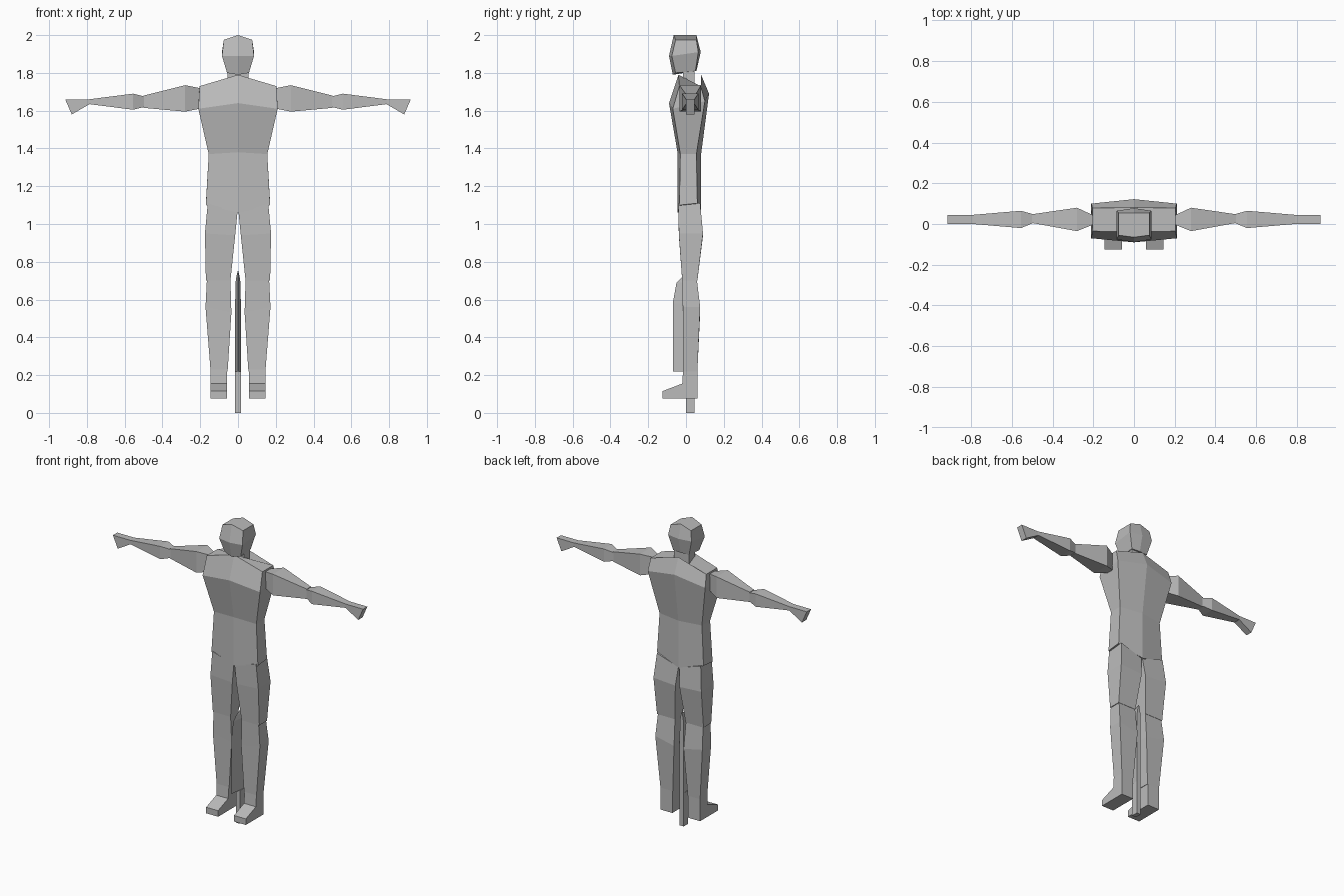
import bpy, bmesh

if "Cube" in bpy.data.objects:
    bpy.data.objects.remove(bpy.data.objects["Cube"])

grey = bpy.data.materials.new("plain grey")
grey.diffuse_color = (0.5, 0.5, 0.5, 1)
grey.use_nodes = True
grey.node_tree.nodes["Principled BSDF"].inputs["Base Color"].default_value = grey.diffuse_color


def loft(name, rings, mirror=False):
    """Skin a stack of equal-sized rings, cap both ends, optionally mirror in x."""
    bm = bmesh.new()
    loops = [[bm.verts.new(p) for p in ring] for ring in rings]
    n = len(loops[0])
    for a, b in zip(loops, loops[1:]):
        for i in range(n):
            j = (i + 1) % n
            bm.faces.new((a[i], a[j], b[j], b[i]))
    bm.faces.new(loops[0])
    bm.faces.new(loops[-1])
    bmesh.ops.recalc_face_normals(bm, faces=bm.faces)
    me = bpy.data.meshes.new(name)
    bm.to_mesh(me)
    bm.free()
    me.materials.append(grey)
    ob = bpy.data.objects.new(name, me)
    bpy.context.collection.objects.link(ob)
    if mirror:
        m = ob.modifiers.new("mirror", "MIRROR")
        m.use_mirror_merge = False
    return ob


def body_ring(w, front_side, front_mid, back_side, back_mid):
    """Six-point ring with a ridge at front and back; each argument is (y, z)."""
    return [(-w, *front_side), (0, *front_mid), (w, *front_side),
            (w, *back_side), (0, *back_mid), (-w, *back_side)]


def leg_ring(x0, x1, y0, y1, z_in, z_out):
    return [(x0, y0, z_in), (x1, y0, z_out), (x1, y1, z_out), (x0, y1, z_in)]


def arm_ring(x, y0, y1, z0, z1):
    return [(x, y0, z0), (x, y1, z0), (x, y1, z1), (x, y0, z1)]


# Torso
loft("torso", [
    body_ring(0.17, (-0.035, 1.10), (-0.045, 1.06), (0.06, 1.11), (0.08, 1.06)),
    body_ring(0.155, (-0.03, 1.37), (-0.045, 1.38), (0.055, 1.37), (0.08, 1.37)),
    body_ring(0.21, (-0.07, 1.61), (-0.09, 1.64), (0.10, 1.65), (0.122, 1.69)),
    body_ring(0.203, (-0.035, 1.73), (-0.04, 1.79), (0.078, 1.73), (0.08, 1.79)),
])

# Neck and head
loft("neck", [leg_ring(-0.055, 0.055, -0.015, 0.045, z, z) for z in (1.74, 1.83)])
loft("head", [
    body_ring(0.058, (-0.055, 1.80), (-0.07, 1.79), (0.05, 1.81), (0.055, 1.81)),
    body_ring(0.085, (-0.075, 1.89), (-0.09, 1.89), (0.065, 1.91), (0.078, 1.91)),
    body_ring(0.075, (-0.055, 1.975), (-0.065, 2.0), (0.055, 1.975), (0.055, 2.0)),
])

# Arms
loft("upper_arm", [
    arm_ring(0.205, -0.005, 0.045, 1.61, 1.72),
    arm_ring(0.28, -0.035, 0.08, 1.595, 1.735),
    arm_ring(0.50, 0.005, 0.048, 1.615, 1.68),
], True)
loft("forearm", [
    arm_ring(0.495, 0.005, 0.048, 1.62, 1.675),
    arm_ring(0.555, -0.02, 0.065, 1.605, 1.69),
    arm_ring(0.79, 0.0, 0.045, 1.635, 1.66),
], True)
hand = [(0.785, 1.66), (0.915, 1.66), (0.88, 1.58), (0.785, 1.635)]
loft("hand", [[(x, y, z) for x, z in hand] for y in (0.0, 0.045)], True)

# Legs
loft("thigh", [
    leg_ring(0.003, 0.16, -0.04, 0.075, 1.06, 1.11),
    leg_ring(0.015, 0.175, -0.038, 0.09, 0.94, 0.95),
    leg_ring(0.04, 0.17, -0.02, 0.06, 0.70, 0.70),
], True)
loft("shin", [
    leg_ring(0.04, 0.165, -0.02, 0.058, 0.70, 0.70),
    leg_ring(0.035, 0.172, -0.017, 0.075, 0.53, 0.56),
    leg_ring(0.055, 0.145, -0.015, 0.06, 0.22, 0.22),
], True)
foot = [(0.06, 0.075), (0.06, 0.23), (-0.015, 0.23),
        (-0.02, 0.155), (-0.125, 0.115), (-0.125, 0.075)]
loft("foot", [[(x, y, z) for y, z in foot] for x in (0.058, 0.145)], True)

# Knife standing between the legs: square grip, wedge blade
loft("knife_grip", [leg_ring(-0.015, 0.015, 0.0, 0.045, z, z) for z in (0.0, 0.22)])
blade = [(0.22, -0.07), (0.58, -0.07), (0.69, -0.05), (0.72, -0.02), (0.75, 0.035)]
loft("knife_blade", [
    [(0, y, z), (w, 0.045, z), (-w, 0.045, z)]
    for (z, y), w in zip(blade, (0.015, 0.015, 0.013, 0.009, 0.002))
])
